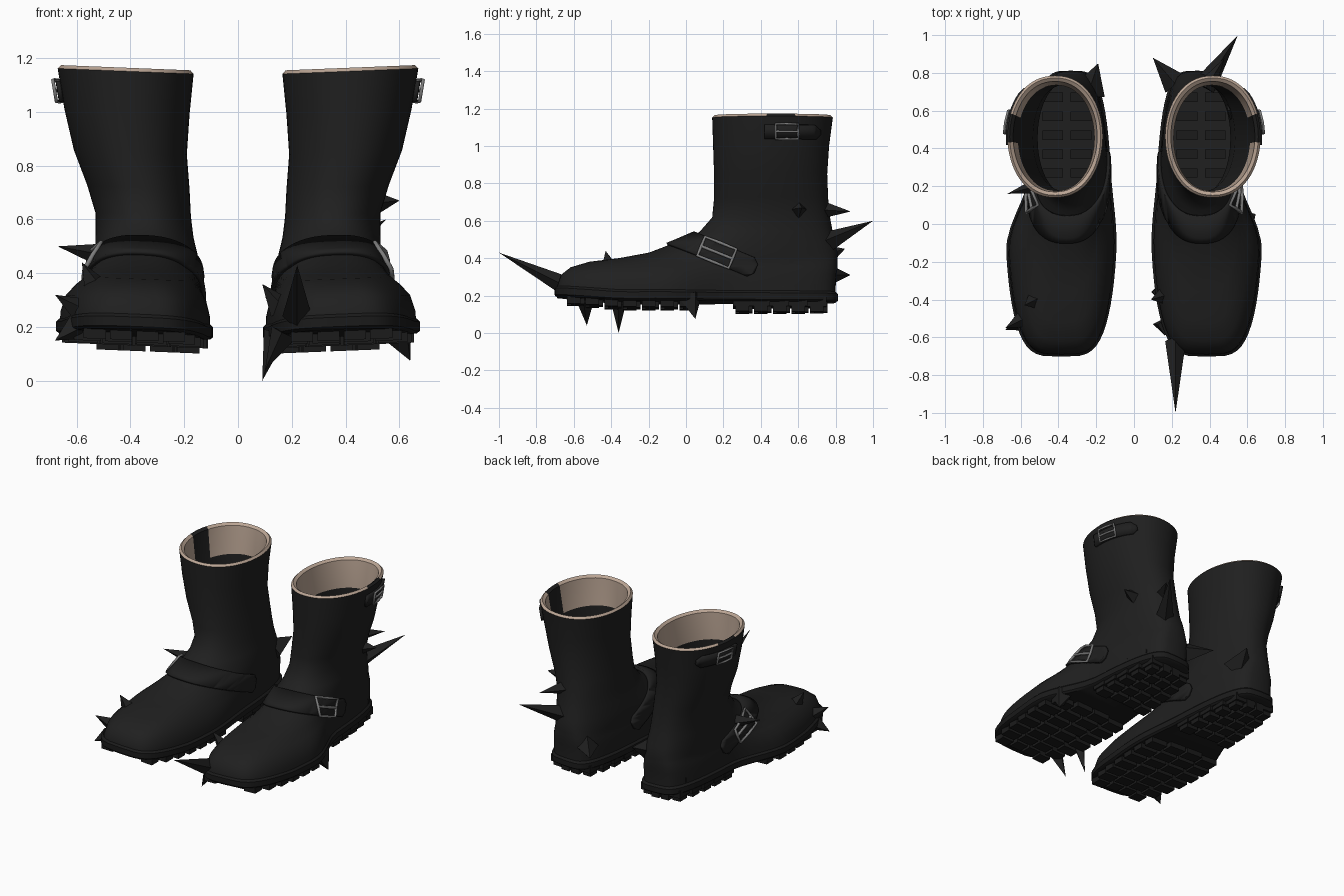
import bpy, bmesh, math
from mathutils import Vector, Matrix
from mathutils.bvhtree import BVHTree

if "Cube" in bpy.data.objects:
    bpy.data.objects.remove(bpy.data.objects["Cube"])


def material(name, *rgb):
    m = bpy.data.materials.new(name)
    m.use_nodes = True
    m.diffuse_color = (*rgb, 1)
    m.node_tree.nodes["Principled BSDF"].inputs["Base Color"].default_value = (*rgb, 1)
    return m


LEATHER = material("black leather", 0.014, 0.014, 0.014)
RUBBER = material("black rubber", 0.011, 0.011, 0.011)
TAN = material("tan lining", 0.50, 0.38, 0.30)
METAL = material("grey metal", 0.2, 0.2, 0.2)

# Horizontal slices of one boot:
# z, front y, back y, inner and outer x at the ball, inner and outer x at the heel
SLICES = [
    (.19, -.69, .80, .10, .67, .13, .54),
    (.25, -.69, .80, .10, .665, .13, .54),
    (.31, -.67, .805, .115, .645, .13, .54),
    (.35, -.62, .81, .14, .61, .135, .535),
    (.38, -.52, .81, .16, .58, .14, .53),
    (.40, -.36, .81, .17, .57, .14, .53),
    (.43, -.20, .81, .175, .56, .145, .53),
    (.48, -.07, .80, .18, .54, .15, .53),
    (.54, .07, .785, .175, .53, .165, .53),
    (.62, .14, .77, .175, .53, .175, .53),
    (.72, .15, .76, .18, .56, .18, .56),
    (.85, .15, .755, .19, .61, .19, .61),
    (1.0, .145, .765, .18, .645, .18, .645),
    (1.15, .14, .785, .165, .67, .165, .67),
]
SHAFT, TOP = SLICES[9], SLICES[-1]
N = 64


def span(s, y, grow=0):
    """Inner and outer x of slice s at depth y."""
    _, yf, yb, fi, fo, bi, bo = s
    yf, yb = yf - grow, yb + grow
    k = min(max((y + .15) / .45, 0), 1)
    k = k * k * (3 - 2 * k)
    lo, hi = fi + (bi - fi) * k - grow, fo + (bo - fo) * k + grow
    c = (2 * y - yf - yb) / (yb - yf)
    power = .9 - .4 * (yb - yf - .63) / .86
    half = (hi - lo) / 2 * max(1 - c * c, 0) ** (power / 2)
    return (lo + hi) / 2 - half, (lo + hi) / 2 + half


def ring(s, z, grow=0, lift=0):
    pts = []
    for i in range(N):
        t = 2 * math.pi * i / N
        yf, yb = s[1] - grow, s[2] + grow
        y = (yf + yb) / 2 - (yb - yf) / 2 * math.cos(t)
        x = span(s, y, grow)[1 if i <= N // 2 else 0]
        pts.append(Vector((x, y, z + lift * max(0, -y - .35))))
    return pts


def loft(bm, rings):
    rows = [[bm.verts.new(p) for p in r] for r in rings]
    for k, (a, b) in enumerate(zip(rows, rows[1:])):
        for i in range(N):
            j = (i + 1) % N
            bm.faces.new((a[i], a[j], b[j], b[i])).material_index = k
    return rows


def cap(bm, r, up=True):
    for i in range(N // 2):
        f = list(dict.fromkeys((r[i], r[i + 1], r[N - i - 1], r[(N - i) % N])))
        bm.faces.new(f if up else f[::-1])


def tilt(p):
    return Vector((p.x, p.y, p.z + .04 * (p.x - .4)))


def finish(name, bm, mats, sides=(1, -1), thick=0, angle=40):
    """Make the part for the left boot and its mirror image for the right."""
    for side in sides:
        b = bm.copy()
        for v in b.verts:
            v.co = tilt(v.co)
            v.co.x *= side
        if side < 0:
            bmesh.ops.reverse_faces(b, faces=b.faces[:])
        me = bpy.data.meshes.new(name)
        b.to_mesh(me)
        b.free()
        for m in mats:
            me.materials.append(m)
        me.polygons.foreach_set("use_smooth", [True] * len(me.polygons))
        me.set_sharp_from_angle(angle=math.radians(angle))
        ob = bpy.data.objects.new(("left_" if side > 0 else "right_") + name, me)
        bpy.context.scene.collection.objects.link(ob)
        if thick:
            mod = ob.modifiers.new("thickness", "SOLIDIFY")
            mod.thickness, mod.offset = thick, 1


# Leather upper
upper = bmesh.new()
loft(upper, [ring(s, s[0]) for s in SLICES])
for f in upper.faces:
    f.material_index = 0
finish("upper", upper, [LEATHER])
tree = BVHTree.FromBMesh(upper)

# Rim, lining and insole, with a dark pull tab on the outer side
bm = bmesh.new()
rows = loft(bm, [ring(TOP, 1.15), ring(TOP, 1.163, -.012), ring(TOP, 1.15, -.03),
                 ring(SLICES[-2], .97, -.03), ring(SLICES[-4], .72, -.025),
                 ring(SHAFT, .5, -.02), ring(SHAFT, .24, -.01)])
cap(bm, rows[-1])
for f in bm.faces:
    c = f.calc_center_median()
    tab = c.x > .5 and .43 < c.y < .58
    f.material_index = 0 if c.z > .97 and not tab else 1
finish("lining", bm, [TAN, LEATHER])

# Insole ridges
bm = bmesh.new()
for k in range(5):
    for x in (.28, .43):
        place = Matrix.Translation((x, .27 + .1 * k, .245)) @ Matrix.Diagonal((.11, .05, .03, 1))
        bmesh.ops.create_cube(bm, size=1, matrix=place)
finish("insole_ridges", bm, [RUBBER])


# Straps: slices of the upper, thickened outwards
def strap(name, planes):
    b = upper.copy()
    for co, no in planes:
        bmesh.ops.bisect_plane(b, geom=b.verts[:] + b.edges[:] + b.faces[:],
                               plane_co=co, plane_no=no, clear_outer=True)
    finish(name, b, [LEATHER], thick=.016)


mid = Vector((0, .17, .42))
across = Vector((0, .375, .927))
along = Vector((0, .927, -.375))
end = mid + along * .22
strap("ankle_strap", [
    (mid + across * .055, across), (mid - across * .055, -across), (end, along),
    (end + across * .025, along + across), (end - across * .025, along - across)])
strap("top_strap", [
    ((0, 0, 1.105), (0, 0, 1)), ((0, 0, 1.03), (0, 0, -1)), ((.4, 0, 0), (-1, 0, 0)),
    ((0, .71, 0), (0, 1, 0)), ((0, .42, 0), (0, -1, 0)),
    ((0, .70, 1.09), (0, 1, 1)), ((0, .70, 1.045), (0, 1, -1))])


# Buckles: wire frames that follow the leather
def buckle(name, cy, cz, w, h, slope, radius):
    def on_leather(u, v):
        y = cy + u * math.cos(slope) - v * math.sin(slope)
        z = cz + u * math.sin(slope) + v * math.cos(slope)
        hit = tree.ray_cast(Vector((2, y, z)), Vector((-1, 0, 0)))[0]
        return tilt(hit + Vector((.026, 0, 0)))
    frame = [(-w, -h), (0, -h), (w, -h), (w, 0), (w, h), (0, h), (-w, h), (-w, 0)]
    prong = [(-w, 0), (0, 0), (w, 0)]
    for side in (1, -1):
        cu = bpy.data.curves.new(name, "CURVE")
        cu.dimensions = "3D"
        cu.bevel_depth, cu.bevel_resolution = radius, 1
        cu.materials.append(METAL)
        for path, closed in ((frame, True), (prong, False)):
            sp = cu.splines.new("POLY")
            sp.points.add(len(path) - 1)
            sp.use_cyclic_u = closed
            for point, uv in zip(sp.points, path):
                p = on_leather(*uv)
                point.co = (p.x * side, p.y, p.z, 1)
        ob = bpy.data.objects.new(("left_" if side > 0 else "right_") + name, cu)
        bpy.context.scene.collection.objects.link(ob)


buckle("ankle_buckle", .165, .425, .09, .055, -.385, .009)
buckle("top_buckle", .54, 1.067, .06, .04, 0, .007)

# Sole rim, turned up at the toe
BASE = SLICES[0]
bm = bmesh.new()
rows = loft(bm, [ring(BASE, .165, 0, .08), ring(BASE, .175, .012, .08),
                 ring(BASE, .21, .012, .08), ring(BASE, .222, 0, .08)])
cap(bm, rows[0], up=False)
for f in bm.faces:
    f.material_index = 0
finish("sole", bm, [RUBBER])

# Tread lugs in rows, and a solid heel block beneath the back
bm = bmesh.new()


def block(x0, x1, y0, y1, z0, z1):
    place = Matrix.Translation(((x0 + x1) / 2, (y0 + y1) / 2, (z0 + z1) / 2))
    bmesh.ops.create_cube(bm, size=1, matrix=place @ Matrix.Diagonal((x1 - x0, y1 - y0, z1 - z0, 1)))


for k in range(14):
    y = -.6 + .1 * k
    if .1 < y < .3:
        continue
    heel = y > .25
    low = .112 if heel else .132 + .08 * max(0, -y - .35)
    lo, hi = span(BASE, y)
    w = (hi - lo) / 4
    for i in range(4):
        shift = .02 if i in (1, 2) else 0
        block(lo + w * i + .008, lo + w * (i + 1) - .008,
              y - .036 + shift, y + .036 + shift, low, .19)
    if heel:
        block(lo, hi, y - .05, y + .05, .14, .19)
finish("tread", bm, [RUBBER])

# Stray spikes: tip, base centre, base radius
LEFT_SPIKES = [
    ((.22, -1, .43), (.22, -.62, .24), .055),
    ((.55, 1, .60), (.38, .74, .48), .06),
    ((.48, .88, .65), (.38, .72, .66), .05),
    ((.60, .62, .67), (.50, .60, .66), .05),
    ((.10, .88, .31), (.22, .74, .31), .07),
    ((.09, -.36, 0), (.14, -.36, .18), .045),
    ((.10, -.53, .04), (.17, -.54, .18), .05),
    ((.64, .05, .075), (.59, .02, .19), .07),
    ((.09, -.40, .36), (.16, -.38, .27), .05)]
RIGHT_SPIKES = [
    ((-.68, -.55, .32), (-.58, -.50, .26), .05),
    ((-.68, -.56, .15), (-.60, -.52, .20), .05),
    ((-.67, .16, .50), (-.52, .20, .47), .04),
    ((-.19, .85, .45), (-.24, .70, .40), .09),
    ((-.58, -.43, .44), (-.52, -.40, .33), .06)]
for name, spikes in (("left_spikes", LEFT_SPIKES), ("right_spikes", RIGHT_SPIKES)):
    bm = bmesh.new()
    for tip, base, r in spikes:
        a, b = Vector(base), Vector(tip)
        turn = (b - a).to_track_quat("Z", "Y").to_matrix().to_4x4()
        bmesh.ops.create_cone(bm, cap_ends=True, segments=4, radius1=r, radius2=0,
                              depth=(b - a).length, matrix=Matrix.Translation((a + b) / 2) @ turn)
    bmesh.ops.remove_doubles(bm, verts=bm.verts[:], dist=.0001)
    me = bpy.data.meshes.new(name)
    bm.to_mesh(me)
    me.materials.append(LEATHER)
    bpy.context.scene.collection.objects.link(bpy.data.objects.new(name, me))
